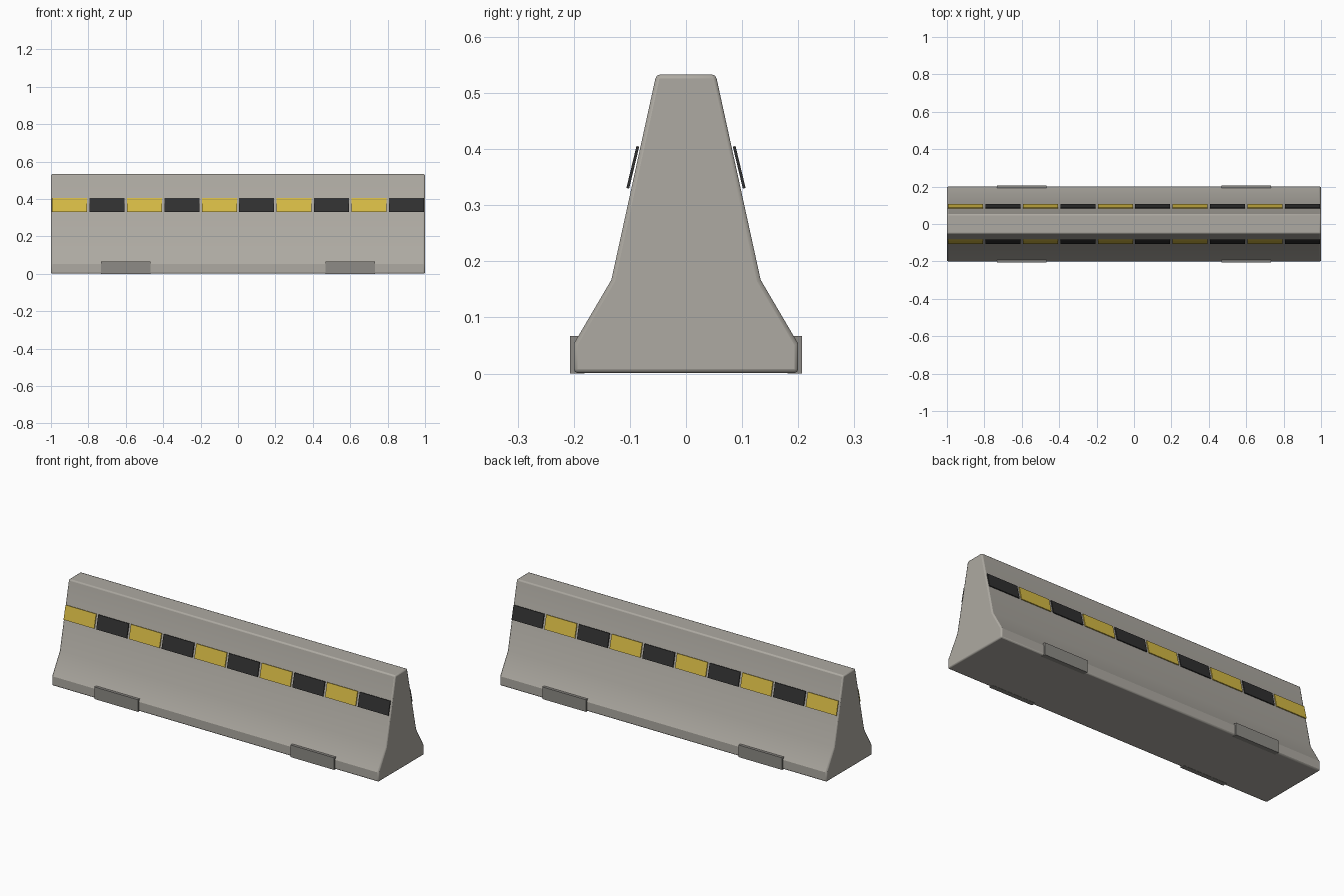
import bpy, bmesh, math
from mathutils import Matrix

if "Cube" in bpy.data.objects:
    bpy.data.objects.remove(bpy.data.objects["Cube"])


def material(name, rgb):
    m = bpy.data.materials.new(name)
    m.diffuse_color = (*rgb, 1)
    m.use_nodes = True
    m.node_tree.nodes["Principled BSDF"].inputs["Base Color"].default_value = m.diffuse_color
    return m


concrete = material("concrete", (0.42, 0.40, 0.36))
pad_grey = material("pad_grey", (0.27, 0.26, 0.24))
yellow = material("yellow", (0.68, 0.50, 0.06))
black = material("black", (0.03, 0.03, 0.03))


def add_object(name, bm, mat, bevel=0, segments=2):
    bmesh.ops.recalc_face_normals(bm, faces=bm.faces)
    mesh = bpy.data.meshes.new(name)
    bm.to_mesh(mesh)
    bm.free()
    mesh.materials.append(mat)
    ob = bpy.data.objects.new(name, mesh)
    bpy.context.collection.objects.link(ob)
    if bevel:
        mod = ob.modifiers.new("bevel", 'BEVEL')
        mod.width = bevel
        mod.segments = segments
        mod.limit_method = 'ANGLE'
        mod.angle_limit = math.radians(40)
    return ob


def add_box(name, size, loc, mat, tilt=0, bevel=0):
    bm = bmesh.new()
    bmesh.ops.create_cube(bm, size=1, matrix=Matrix.Diagonal((*size, 1)))
    ob = add_object(name, bm, mat, bevel, 1)
    ob.location = loc
    ob.rotation_euler.x = tilt
    return ob


# Concrete body: half profile (y, z) mirrored, then extruded along x
half = [(0.2, 0.001), (0.2, 0.053), (0.133, 0.167), (0.053, 0.533)]
profile = half + [(-y, z) for y, z in reversed(half)]
bm = bmesh.new()
face = bm.faces.new([bm.verts.new((-1, y, z)) for y, z in profile])
ext = bmesh.ops.extrude_face_region(bm, geom=[face])
bmesh.ops.translate(bm, vec=(2, 0, 0),
                    verts=[v for v in ext["geom"] if isinstance(v, bmesh.types.BMVert)])
body = add_object("barrier_body", bm, concrete, 0.007)
bpy.context.view_layer.objects.active = body
body.select_set(True)
bpy.ops.object.shade_smooth_by_angle(angle=math.radians(25))

for side, label in ((-1, "front"), (1, "back")):
    # Alternating warning tiles following the sloped face
    for i in range(10):
        add_box(f"{label}_stripe_{i + 1}", (0.187, 0.005, 0.077),
                (-0.9 + 0.2 * i, side * 0.0948, 0.3675),
                black if i % 2 else yellow, side * math.radians(13.5))
    # Foot pads at the base
    for x in (-0.6, 0.6):
        add_box(f"{label}_foot_pad", (0.267, 0.026, 0.067),
                (x, side * 0.194, 0.0335), pad_grey)
